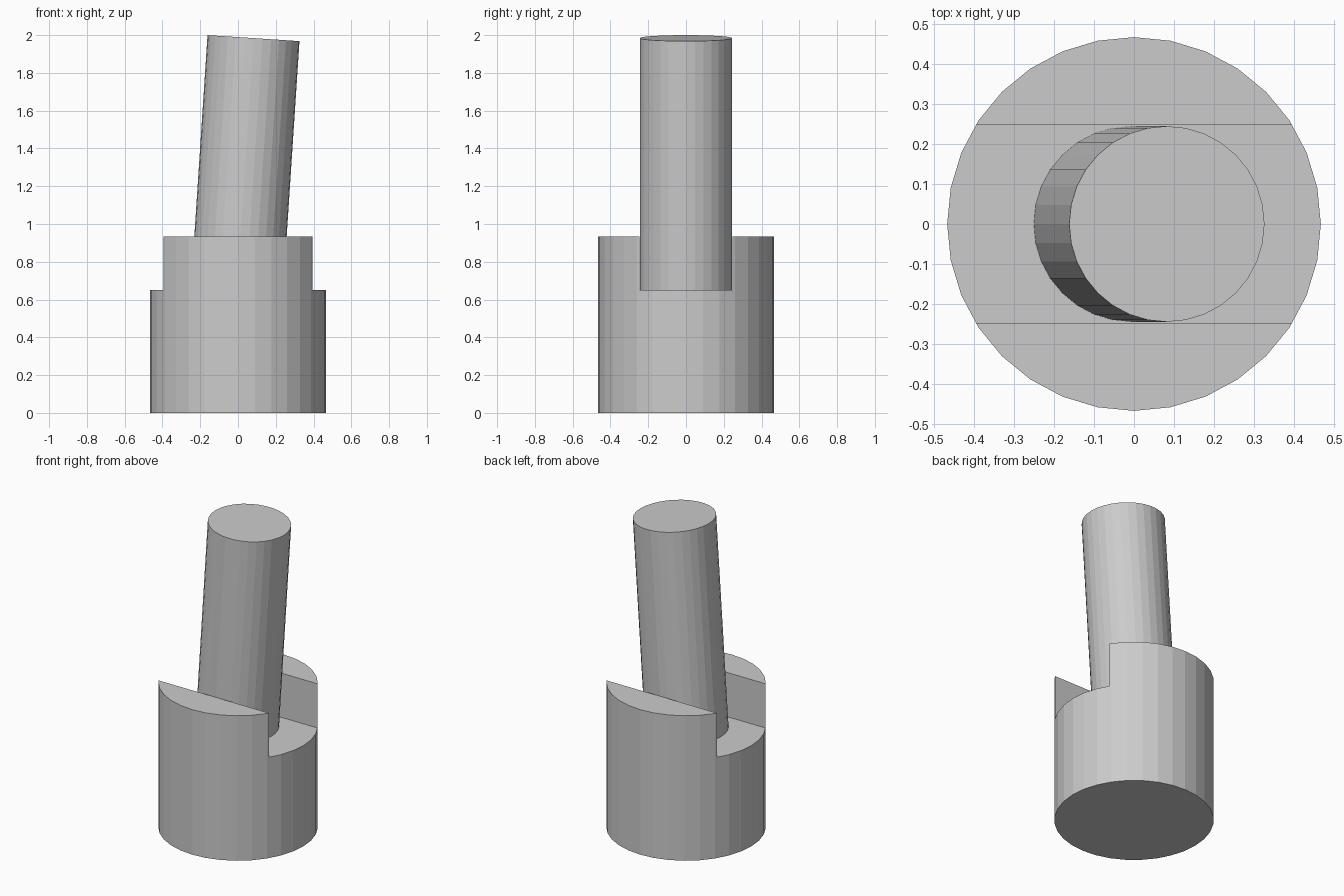
import bpy
import math
from mathutils import Matrix, Vector

cube = bpy.data.objects.get("Cube")
if cube:
    bpy.data.objects.remove(cube, do_unlink=True)

BASE_RADIUS, BASE_HEIGHT = 0.466, 0.935
SLOT_HALF_WIDTH, SLOT_FLOOR = 0.247, 0.65
LEVER_RADIUS, LEVER_TILT = 0.244, math.radians(3.75)
SIDES = 32

# One plain grey for everything
grey = bpy.data.materials.new("plain_grey")
grey.use_nodes = True
colour = (0.6, 0.6, 0.6, 1)
grey.diffuse_color = colour
grey.node_tree.nodes["Principled BSDF"].inputs["Base Color"].default_value = colour


def cylinder(name, radius, bottom, top):
    """Flat-shaded cylinder between two points."""
    axis = Vector(top) - Vector(bottom)
    bpy.ops.mesh.primitive_cylinder_add(vertices=SIDES, radius=radius, depth=axis.length)
    obj = bpy.context.object
    obj.name = name
    turn = Vector((0, 0, 1)).rotation_difference(axis).to_matrix().to_4x4()
    middle = (Vector(bottom) + Vector(top)) / 2
    obj.data.transform(Matrix.Translation(middle) @ turn)
    obj.data.materials.append(grey)
    return obj


# Round base with a straight slot across its top
base = cylinder("slotted_base", BASE_RADIUS, (0, 0, 0), (0, 0, BASE_HEIGHT))
bpy.ops.mesh.primitive_cube_add(size=1)
cutter = bpy.context.object
cutter.name = "slot_cutter"
cutter.data.transform(Matrix.Translation((0, 0, SLOT_FLOOR + 0.5))
                      @ Matrix.Diagonal((2, 2 * SLOT_HALF_WIDTH, 1, 1)))
cutter.data.materials.append(grey)
cutter.hide_render = True
slot = base.modifiers.new("slot", 'BOOLEAN')
slot.operation = 'DIFFERENCE'
slot.solver = 'EXACT'
slot.object = cutter
bpy.context.view_layer.objects.active = base
bpy.ops.object.modifier_apply(modifier=slot.name)
bpy.data.objects.remove(cutter, do_unlink=True)

# Leaning lever, its foot sunk slightly into the slot floor
top = Vector((0.082, 0, 2 - LEVER_RADIUS * math.sin(LEVER_TILT)))
direction = Vector((math.sin(LEVER_TILT), 0, math.cos(LEVER_TILT)))
cylinder("tilted_lever", LEVER_RADIUS, top - direction * 1.38, top)
